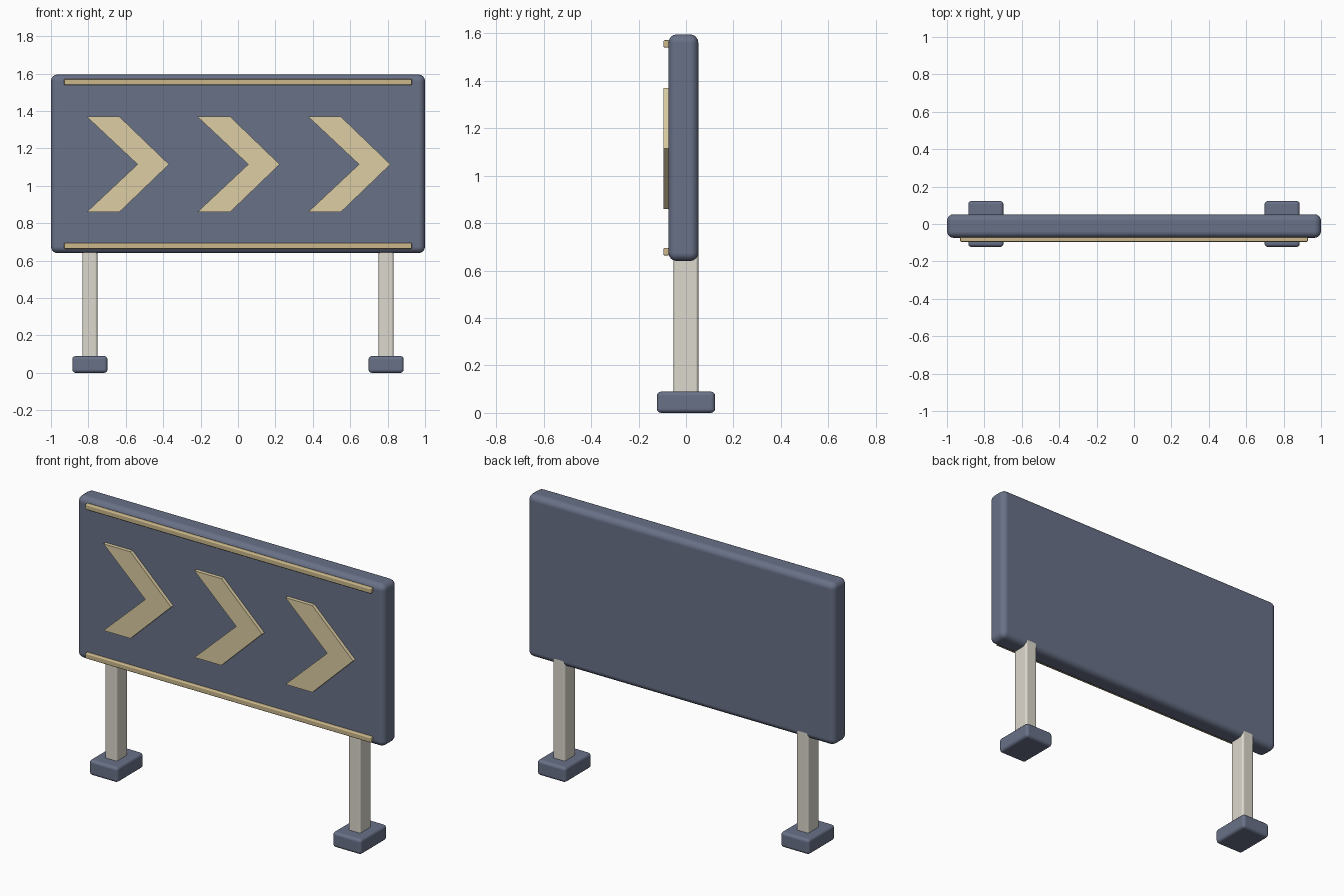
import bpy, bmesh

if "Cube" in bpy.data.objects:
    bpy.data.objects.remove(bpy.data.objects["Cube"])


def material(name, color):
    m = bpy.data.materials.new(name)
    m.diffuse_color = (*color, 1)
    m.use_nodes = True
    m.node_tree.nodes["Principled BSDF"].inputs["Base Color"].default_value = m.diffuse_color
    return m


SLATE = material("slate", (0.14, 0.165, 0.245))
CREAM = material("cream", (0.72, 0.61, 0.37))
TAN = material("tan", (0.60, 0.48, 0.26))
POST = material("off_white", (0.72, 0.69, 0.61))


def finish(name, bm, mat, bevel, segments):
    bmesh.ops.recalc_face_normals(bm, faces=bm.faces)
    me = bpy.data.meshes.new(name)
    bm.to_mesh(me)
    bm.free()
    me.materials.append(mat)
    ob = bpy.data.objects.new(name, me)
    bpy.context.collection.objects.link(ob)
    if bevel:
        mod = ob.modifiers.new("rounded_edges", 'BEVEL')
        mod.width = bevel
        mod.segments = segments
        mod.harden_normals = True
        me.shade_smooth()
    return ob


def box(name, x, y, z, mat, bevel=0, segments=3):
    """Box spanning the given (min, max) ranges."""
    bm = bmesh.new()
    bmesh.ops.create_cube(bm, size=1)
    for v in bm.verts:
        for i, (lo, hi) in enumerate((x, y, z)):
            v.co[i] = lo if v.co[i] < 0 else hi
    return finish(name, bm, mat, bevel, segments)


def chevron(name, cx):
    """Flat arrow plate pointing to +x."""
    outline = [(-0.22, 0.86), (-0.045, 0.86), (0.22, 1.115),
               (-0.045, 1.37), (-0.22, 1.37), (0.052, 1.115)]
    bm = bmesh.new()
    face = bm.faces.new([bm.verts.new((cx + x, -0.095, z)) for x, z in outline])
    ext = bmesh.ops.extrude_face_region(bm, geom=[face])
    for v in ext["geom"]:
        if isinstance(v, bmesh.types.BMVert):
            v.co.y = -0.07
    return finish(name, bm, CREAM, 0, 0)


# Sign board
box("sign_panel", (-1, 1), (-0.074, 0.052), (0.64, 1.595), SLATE, 0.035, 4)

# Trim strips along the top and bottom of the board
for name, z in (("top_trim", 1.555), ("bottom_trim", 0.679)):
    box(name, (-0.93, 0.93), (-0.095, -0.07), (z - 0.016, z + 0.016), TAN, 0.006, 2)

# Three direction chevrons
for i in range(3):
    chevron(f"chevron_{i + 1}", (i - 1) * 0.592 + 0.003)

# Posts and feet
for side, s in (("left", -1), ("right", 1)):
    cx = s * 0.792
    box(side + "_post", (cx - 0.04, cx + 0.04), (-0.052, 0.052), (0.001, 0.74), POST, 0.012, 3)
    box(side + "_foot", (cx - 0.094, cx + 0.094), (-0.123, 0.123), (0, 0.09), SLATE, 0.018, 3)
